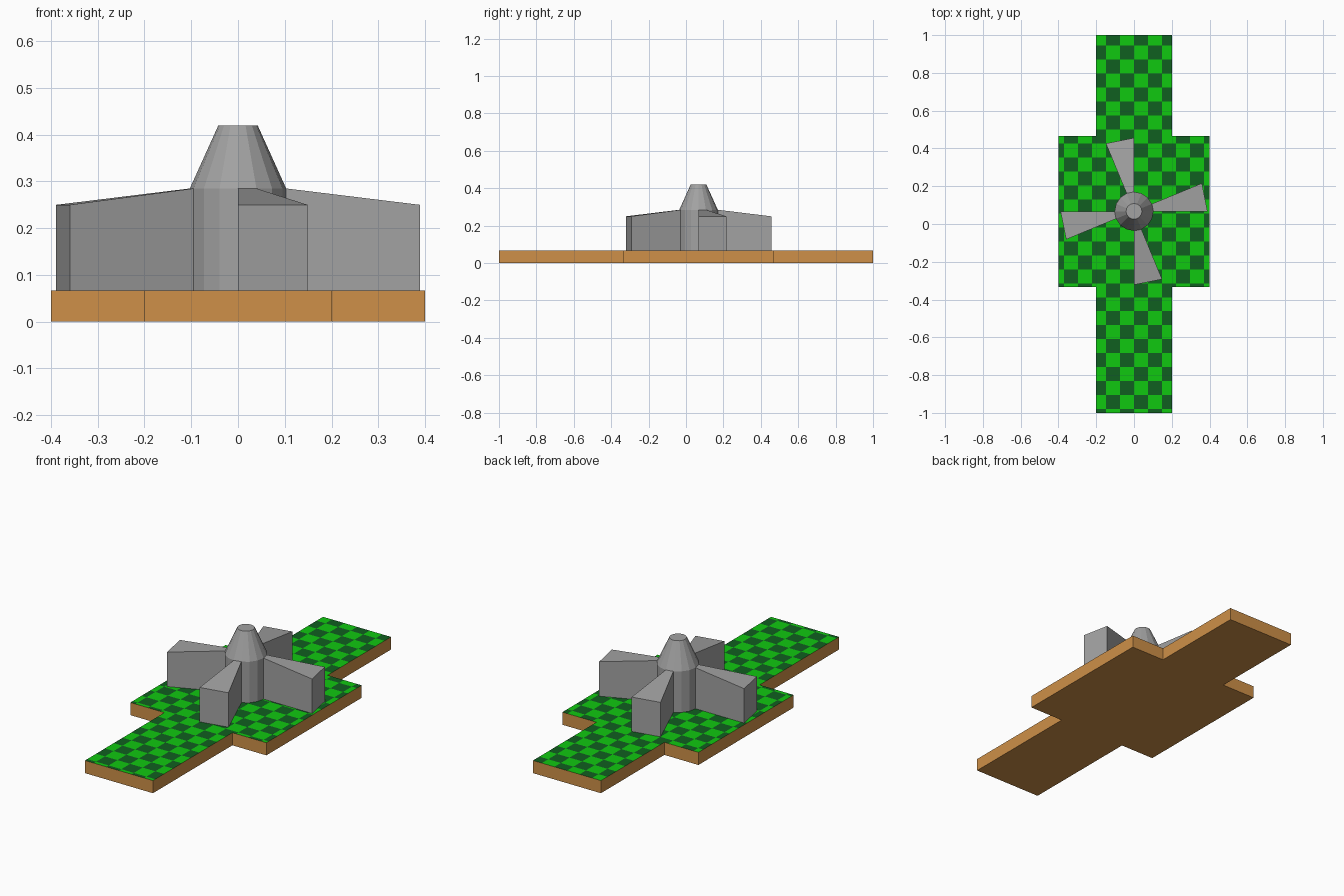
import bpy, bmesh, math

if "Cube" in bpy.data.objects:
    bpy.data.objects.remove(bpy.data.objects["Cube"])

def material(name, col):
    m = bpy.data.materials.new(name)
    m.diffuse_color = (*col, 1)
    m.use_nodes = True
    m.node_tree.nodes["Principled BSDF"].inputs["Base Color"].default_value = m.diffuse_color
    return m

WOOD = material("wood", (0.62, 0.28, 0.065))
LIGHT = material("light_green", (0.005, 0.58, 0.005))
DARK = material("dark_green", (0.005, 0.115, 0.014))
STONE = material("grey", (0.36, 0.36, 0.36))

TOP = 0.067                      # board thickness
CY = 0.067                       # rotor centre in y
Y0, Y1 = -0.333, 0.467           # wide section of the board
CELL = 0.0741                    # check size

def new_object(name, bm, mats):
    bmesh.ops.recalc_face_normals(bm, faces=bm.faces)
    me = bpy.data.meshes.new(name)
    bm.to_mesh(me)
    bm.free()
    for m in mats:
        me.materials.append(m)
    ob = bpy.data.objects.new(name, me)
    bpy.context.collection.objects.link(ob)
    return ob

def prism(bm, pts, z0, z1s):
    """Upright prism over an outline, with one top height per point."""
    lo = [bm.verts.new((x, y, z0)) for x, y in pts]
    hi = [bm.verts.new((x, y, z)) for (x, y), z in zip(pts, z1s)]
    bm.faces.new(lo[::-1])
    bm.faces.new(hi)
    n = len(pts)
    for i in range(n):
        j = (i + 1) % n
        bm.faces.new((lo[i], lo[j], hi[j], hi[i]))

# Cross-shaped board: wooden sides, checked green top
half = [(0.2, -1), (0.2, Y0), (0.4, Y0), (0.4, Y1), (0.2, Y1), (0.2, 1)]
outline = half + [(-x, y) for x, y in reversed(half)]
bm = bmesh.new()
prism(bm, outline, 0, [TOP] * len(outline))
bmesh.ops.recalc_face_normals(bm, faces=bm.faces)

def cut_top(co, no):
    faces = [f for f in bm.faces if f.normal.z > 0.9]
    edges = {e for f in faces for e in f.edges}
    verts = {v for f in faces for v in f.verts}
    bmesh.ops.bisect_plane(bm, geom=faces + list(edges) + list(verts),
                           plane_co=co, plane_no=no, dist=1e-5)

for x in (-0.2, 0.2):
    cut_top((x, 0, 0), (1, 0, 0))
for y in (Y0, Y1):
    cut_top((0, y, 0), (0, 1, 0))
for i in range(-5, 6):
    cut_top((i * CELL, 0, 0), (1, 0, 0))
YTOP = 0.946                     # first check line from the back
for k in range(27):
    cut_top((0, YTOP - k * CELL, 0), (0, 1, 0))
for f in bm.faces:
    if f.normal.z > 0.9:
        c = f.calc_center_median()
        col = math.floor(c.x / CELL)
        row = math.floor((YTOP - c.y) / CELL)
        f.material_index = 2 if (col + row) % 2 else 1
new_object("board", bm, [WOOD, LIGHT, DARK])

# Sixteen-sided hub: straight drum with a cone on top
def ring(r, n=16):
    return [(r * math.cos(2 * math.pi * i / n), CY + r * math.sin(2 * math.pi * i / n))
            for i in range(n)]

bm = bmesh.new()
levels = [(0.103, TOP), (0.103, 0.285), (0.042, 0.42)]
rings = [[bm.verts.new((x, y, z)) for x, y in ring(r)] for r, z in levels]
for a, b in zip(rings, rings[1:]):
    for i in range(16):
        j = (i + 1) % 16
        bm.faces.new((a[i], a[j], b[j], b[i]))
bm.faces.new(rings[-1])
bm.faces.new(rings[0][::-1])
new_object("hub", bm, [STONE])

# Four wedge blades, each one hub facet wide at the root
inner, outer = ring(0.103), ring(0.389)
for q in range(4):
    i = q * 4
    bm = bmesh.new()
    prism(bm, [inner[i], outer[i], outer[i + 1], inner[i + 1]], TOP,
          [0.285, 0.25, 0.25, 0.285])
    new_object(f"blade_{q + 1}", bm, [STONE])
